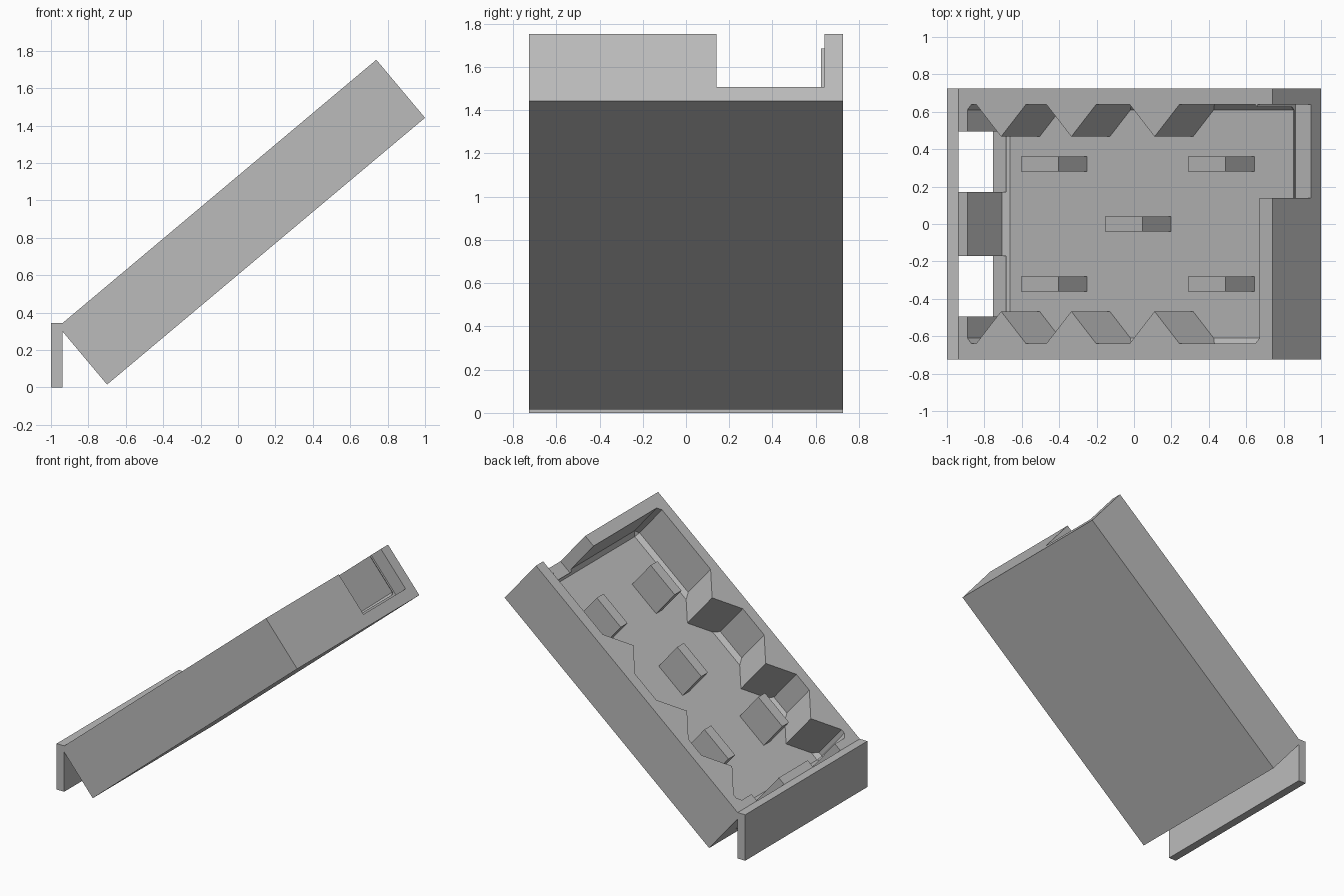
import bpy
import bmesh
import math
from mathutils import Matrix, Vector

if "Cube" in bpy.data.objects:
    bpy.data.objects.remove(bpy.data.objects["Cube"], do_unlink=True)

grey = bpy.data.materials.new("plain_grey")
grey.use_nodes = True
colour = (0.5, 0.5, 0.5, 1)
grey.diffuse_color = colour
grey.node_tree.nodes["Principled BSDF"].inputs["Base Color"].default_value = colour

# Tray frame: x runs up the slope, z is normal to the floor
LENGTH, HALF_WIDTH, HEIGHT = 2.219, 0.725, 0.405
WALL, FLOOR, CHAMFER, INNER = 0.09, 0.085, 0.03, 0.64
ABOVE = HEIGHT + 0.2
TILT = Matrix.Translation((-0.70, 0, 0.015)) @ Matrix.Rotation(math.radians(-40), 4, 'Y')


def prism(name, outline, bottom, top, chamfer=0):
    """Extrude an outline upward; optionally chamfer all edges but the top ones."""
    bm = bmesh.new()
    base = bm.faces.new([bm.verts.new((x, y, bottom)) for x, y in outline])
    extruded = bmesh.ops.extrude_face_region(bm, geom=[base], use_keep_orig=True)["geom"]
    for v in extruded:
        if isinstance(v, bmesh.types.BMVert):
            v.co.z = top
    bmesh.ops.recalc_face_normals(bm, faces=bm.faces[:])
    if chamfer:
        edges = [e for e in bm.edges if min(v.co.z for v in e.verts) < top - 0.01]
        bmesh.ops.bevel(bm, geom=edges, offset=chamfer, segments=1,
                        affect='EDGES', profile=0.5)
    mesh = bpy.data.meshes.new(name)
    bm.to_mesh(mesh)
    bm.free()
    mesh.materials.append(grey)
    ob = bpy.data.objects.new(name, mesh)
    bpy.context.collection.objects.link(ob)
    return ob


def block(name, x0, x1, y0, y1, z0, z1, chamfer=0):
    return prism(name, [(x0, y0), (x1, y0), (x1, y1), (x0, y1)], z0, z1, chamfer)


def cut(target, cutters):
    """Subtract cutters from the target, then discard them."""
    for c in cutters:
        c.hide_render = True
        mod = target.modifiers.new("cut", 'BOOLEAN')
        mod.operation, mod.solver, mod.object = 'DIFFERENCE', 'EXACT', c
    graph = bpy.context.evaluated_depsgraph_get()
    graph.update()
    mesh = bpy.data.meshes.new_from_object(target.evaluated_get(graph))
    target.modifiers.clear()
    target.data = mesh
    for c in cutters:
        bpy.data.objects.remove(c, do_unlink=True)


# Pocket with zigzag side teeth left standing
pocket = block("pocket_cutter", WALL, LENGTH - WALL, -INNER, INNER, FLOOR, ABOVE, CHAMFER)
teeth = []
for apex in (0.326, 0.816, 1.397):
    for side in (-1, 1):
        outline = [(apex, side * 0.467), (apex + 0.235, side * 0.7), (apex - 0.235, side * 0.7)]
        teeth.append(prism("tooth_cutter", outline, 0, ABOVE + 0.1))
cut(pocket, teeth)

# Two outlets in the low wall, one inlet in the high wall
reach = WALL + CHAMFER / 2
openings = [block("outlet_cutter", -0.1, reach, min(s * 0.172, s * 0.495),
                  max(s * 0.172, s * 0.495), FLOOR, ABOVE + 0.05) for s in (-1, 1)]
openings.append(block("inlet_cutter", LENGTH - reach, LENGTH + 0.1, 0.14, INNER,
                      FLOOR, ABOVE + 0.05))

# Tray body
tray = block("tray", 0, LENGTH, -HALF_WIDTH, HALF_WIDTH, 0, HEIGHT)
cut(tray, [pocket] + openings)
tray.matrix_world = TILT

# Upright divider bars on the floor
bars = [(x, y) for x in (0.397, 1.565) for y in (-0.32, 0.32)] + [(0.984, 0)]
for i, (x, y) in enumerate(bars):
    bar = block(f"divider_bar_{i + 1}", x, x + 0.261, y - 0.04, y + 0.04, FLOOR - 0.02, 0.325)
    bar.matrix_world = TILT

# Front lip that catches and props up the low end
block("catch_lip", -1, -0.937, -HALF_WIDTH, HALF_WIDTH, 0, 0.345)
